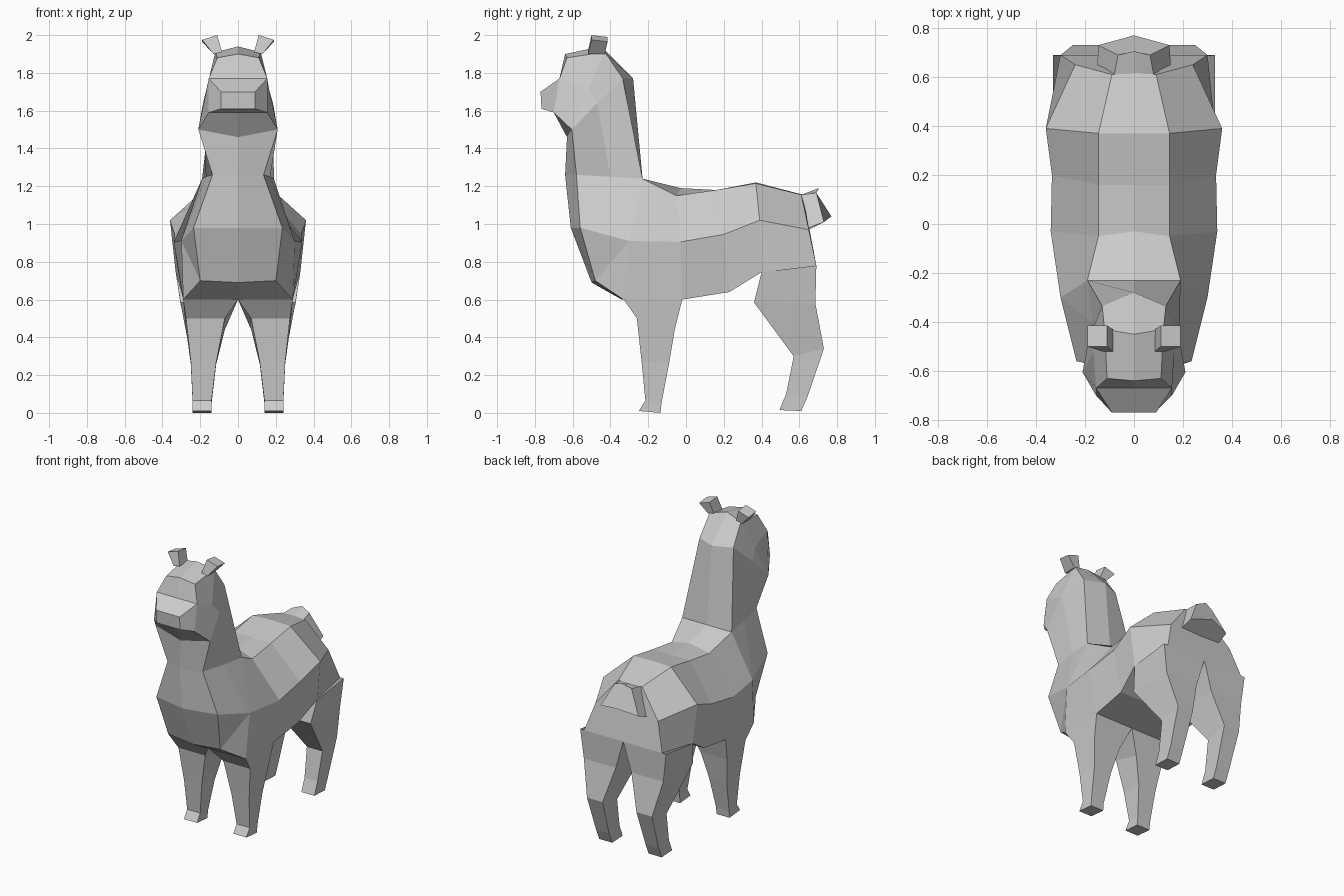
import bpy, bmesh

if "Cube" in bpy.data.objects:
    bpy.data.objects.remove(bpy.data.objects["Cube"])


def loft(name, rings, cap_start=True, cap_end=True):
    """Skin a list of equal-length point rings; coincident points are merged."""
    bm = bmesh.new()
    vs = [[bm.verts.new(p) for p in r] for r in rings]
    n = len(vs[0])
    for a, b in zip(vs, vs[1:]):
        for i in range(n):
            j = (i + 1) % n
            bm.faces.new((a[i], a[j], b[j], b[i]))
    if cap_start:
        bm.faces.new(vs[0])
    if cap_end:
        bm.faces.new(vs[-1])
    bmesh.ops.remove_doubles(bm, verts=bm.verts, dist=0.0005)
    bmesh.ops.recalc_face_normals(bm, faces=bm.faces)
    me = bpy.data.meshes.new(name)
    bm.to_mesh(me)
    bm.free()
    ob = bpy.data.objects.new(name, me)
    bpy.context.collection.objects.link(ob)
    return ob


def sym(top, *rest):
    """Full ring from a half: centre top (y,z), side points, centre bottom (y,z)."""
    *side, bottom = rest
    return ([(0, *top)] + list(side) + [(0, *bottom)]
            + [(-x, y, z) for x, y, z in reversed(side)])


def pair(name, rings, **kw):
    """The same loft on the right and on the left."""
    for label, s in (("right", 1), ("left", -1)):
        loft(f"{name}_{label}", [[(s * x, y, z) for x, y, z in r] for r in rings], **kw)


def box_ring(x0, x1, yf, zf, yb, zb):
    return [(x0, yf, zf), (x1, yf, zf), (x1, yb, zb), (x0, yb, zb)]


# Shoulder points that the chest rings fan around
withers = (-.23, 1.24)
neck_base = (.19, -.23, 1.24)
shoulder = (.30, -.30, .91)
chest = sym(withers, neck_base, shoulder, (.235, -.56, .98), (-.61, .98))

# Torso, from rump to chest
loft("torso", [
    sym((.62, 1.155), (.09, .61, 1.155), (.24, .65, .97), (.30, .69, .78), (.69, .78)),
    sym((.37, 1.22), (.145, .37, 1.215), (.36, .39, 1.02), (.33, .40, .745), (.40, .745)),
    sym((.16, 1.18), (.145, .16, 1.18), (.335, .20, .945), (.30, .23, .64), (.23, .64)),
    sym((-.03, 1.19), (.145, -.05, 1.15), (.34, -.03, .905), (.29, -.02, .60), (-.02, .60)),
    sym(withers, neck_base, shoulder, (.29, -.33, .60), (-.34, .60)),
    sym(withers, neck_base, shoulder, (.20, -.48, .70), (-.50, .69)),
    chest], cap_end=False)

# Neck, head and muzzle, continuing from the chest
jaw, jaw_mid = (.21, -.605, 1.50), (-.63, 1.46)
chin, chin_mid = (.155, -.70, 1.59), (-.70, 1.59)
loft("neck_and_head", [
    chest,
    sym(withers, neck_base, (.17, -.40, 1.25), (.135, -.58, 1.26), (-.64, 1.26)),
    sym((-.28, 1.77), (.13, -.335, 1.77), (.185, -.47, 1.64), jaw, jaw_mid),
    sym((-.45, 1.94), (.12, -.43, 1.91), (.165, -.52, 1.71), jaw, jaw_mid),
    sym((-.64, 1.90), (.11, -.63, 1.88), (.155, -.67, 1.77), chin, chin_mid),
    sym((-.67, 1.77), (.14, -.67, 1.77), (.155, -.67, 1.77), chin, chin_mid),
    sym((-.77, 1.70), (.085, -.77, 1.70), (.09, -.77, 1.70), (.09, -.765, 1.61), (-.765, 1.61)),
], cap_start=False)

# Tail
loft("tail", [
    sym((.61, 1.155), (.08, .61, 1.155), (.15, .65, .98), (.65, .97)),
    sym((.705, 1.19), (.065, .69, 1.165), (.145, .73, 1.01), (.77, 1.04))], cap_start=False)

# Legs, from body to foot
pair("front_leg", [box_ring(*r) for r in (
    (0, .29, -.33, .60, -.02, .60),
    (.07, .275, -.26, .50, -.06, .44),
    (.115, .25, -.235, .27, -.09, .26),
    (.14, .24, -.215, .065, -.13, .05),
    (.14, .24, -.25, .01, -.135, 0))], cap_start=False)
pair("hind_leg", [box_ring(*r) for r in (
    (0, .33, .40, .745, .69, .78),
    (.06, .305, .36, .585, .685, .58),
    (.13, .25, .57, .30, .73, .34),
    (.14, .24, .53, .10, .645, .09),
    (.14, .24, .495, .015, .61, .01))], cap_start=False)

# Ears
pair("ear", [
    [(.085, -.52, 1.91), (.13, -.52, 1.90), (.13, -.43, 1.90), (.085, -.43, 1.91)],
    [(.11, -.50, 2.0), (.19, -.50, 1.975), (.19, -.415, 1.965), (.11, -.415, 1.99)]])
